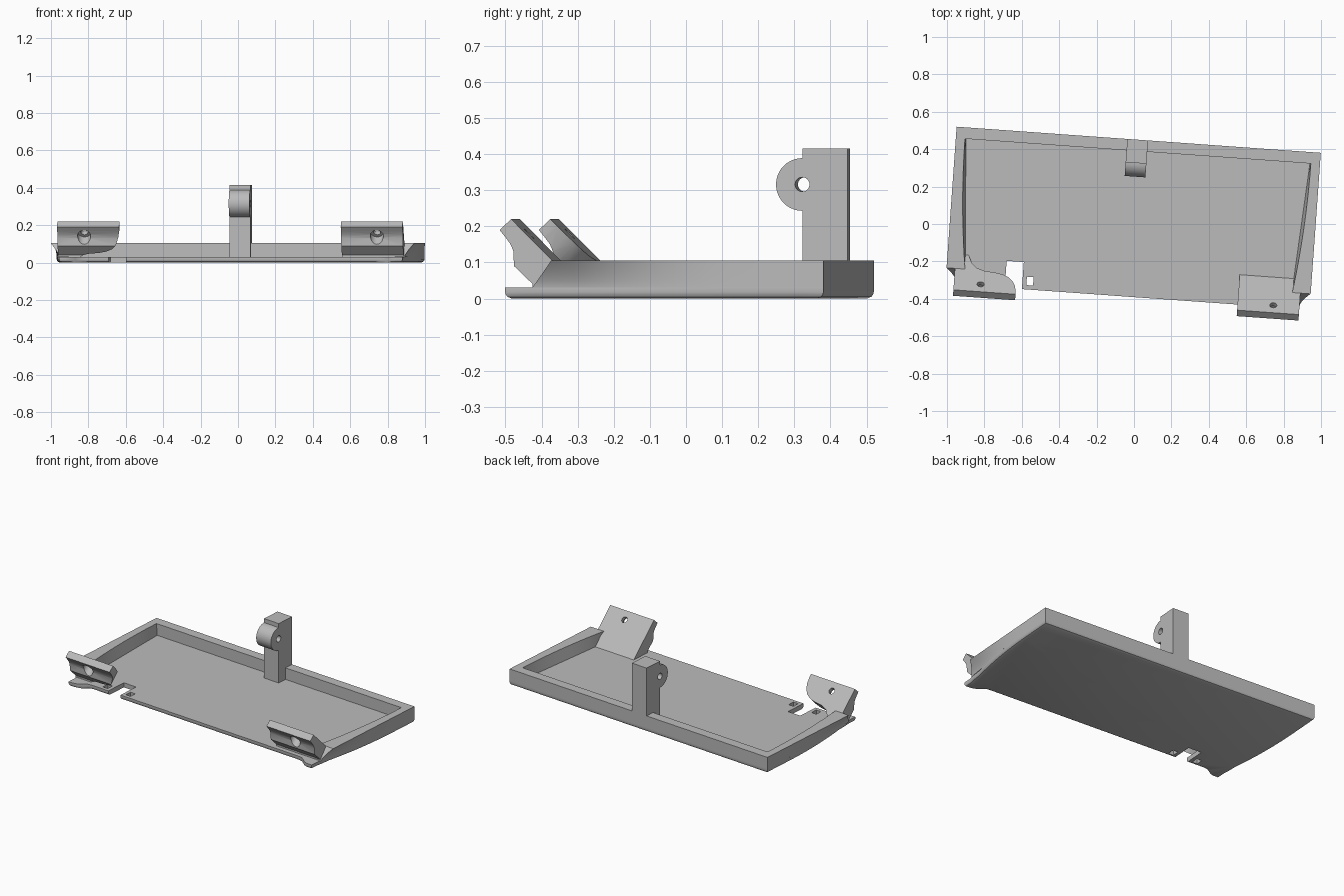
import bpy, bmesh, math
from mathutils import Matrix, Vector

cube = bpy.data.objects.get("Cube")
if cube:
    bpy.data.objects.remove(cube)

TURN = Matrix.Rotation(math.radians(-4.1), 4, 'Z')
MID = -0.007                                # centre line of the tray
TILT = Vector((0, 1, 1)).normalized()       # normal of the leaning lugs
TOP, FLOOR, BACK, FRONT = 0.105, 0.03, 0.451, -0.305

grey = bpy.data.materials.new("plain grey")
grey.use_nodes = True
colour = (0.5, 0.5, 0.5, 1)
grey.diffuse_color = colour
grey.node_tree.nodes["Principled BSDF"].inputs["Base Color"].default_value = colour


def make(name, bm):
    bmesh.ops.recalc_face_normals(bm, faces=bm.faces)
    mesh = bpy.data.meshes.new(name)
    bm.to_mesh(mesh)
    bm.free()
    obj = bpy.data.objects.new(name, mesh)
    bpy.context.collection.objects.link(obj)
    return obj


def loft(name, rings):
    """Skin closed rings of equal length and cap both ends."""
    bm = bmesh.new()
    rows = [[bm.verts.new(p) for p in ring] for ring in rings]
    n = len(rows[0])
    for a, b in zip(rows, rows[1:]):
        for i in range(n):
            j = (i + 1) % n
            bm.faces.new((a[i], a[j], b[j], b[i]))
    bm.faces.new(rows[0])
    bm.faces.new(rows[-1])
    return make(name, bm)


def extrude_x(name, profile, x0, x1):
    return loft(name, [[(x, y, z) for y, z in profile] for x in (x0, x1)])


def box(name, x0, x1, y0, y1, z0, z1):
    return extrude_x(name, [(y0, z0), (y1, z0), (y1, z1), (y0, z1)], x0, x1)


def rod(start, end, radius):
    start, end = Vector(start), Vector(end)
    axis = end - start
    bm = bmesh.new()
    turn = axis.to_track_quat('Z', 'Y').to_matrix().to_4x4()
    bmesh.ops.create_cone(bm, cap_ends=True, segments=32, radius1=radius, radius2=radius,
                          depth=axis.length,
                          matrix=Matrix.Translation((start + end) / 2) @ turn)
    return make("cutter", bm)


def cut(obj, cutter, operation='DIFFERENCE'):
    cutter.hide_render = True
    mod = obj.modifiers.new("cut", 'BOOLEAN')
    mod.object, mod.operation, mod.solver = cutter, operation, 'EXACT'
    bpy.context.view_layer.update()
    graph = bpy.context.evaluated_depsgraph_get()
    mesh = bpy.data.meshes.new_from_object(obj.evaluated_get(graph))
    obj.modifiers.clear()
    obj.data = mesh
    bpy.data.objects.remove(cutter)


def base_half(y):
    """Half width of the tray low down; it narrows towards the front."""
    t = max(0, min(1, (0.25 - y) / 0.56))
    return 0.975 - 0.05 * t * t


parts = []

# Floor plate with front ears and a rounded lower edge
half = [(0.78, -0.39), (0.81, -0.394), (0.835, -0.41), (0.86, -0.43), (0.885, -0.437),
        (0.92, -0.437), (0.92, -0.385)]
steps = 12
half += [(base_half(y), y) for y in
         (-0.35 + (BACK + 0.35) * i / steps for i in range(steps + 1))]
outline = half + [(-x, y) for x, y in reversed(half)]
rings = []
for z, inset in ((0, 0.018), (0.005, 0.006), (0.011, 0.002), (0.018, 0), (FLOOR, 0)):
    rings.append([(MID + x * (1 - inset / 0.95), y * (1 - inset / 0.44), z)
                  for x, y in outline])
floor = loft("floor_plate", rings)
cut(floor, box("cutter", -0.665, -0.573, -0.6, -0.245, -0.1, 0.1))
for x in (-0.706, -0.533):
    cut(floor, box("cutter", x - 0.018, x + 0.018, -0.367, -0.322, -0.1, 0.1))
parts.append(floor)

# Side walls, flaring outward at the top towards the front
for name, side in (("left_wall", 1), ("right_wall", -1)):
    rings = []
    for i in range(steps + 1):
        y = FRONT + (BACK - FRONT) * i / steps
        t = max(0, min(1, (0.39 - y) / 0.695))
        low, high = base_half(y), 0.976
        section = [(0.922 - 0.047 * t, FLOOR), (0.927 - 0.05 * t * t, TOP), (high, TOP)]
        for f in (0.85, 0.65, 0.45, 0.25, 0.1, 0):
            section.append((low + (high - low) * f ** 1.4, FLOOR + (TOP - FLOOR) * f))
        ring = []
        for x, z in section:
            lean = (TOP - z) * 0.75 if i == 0 else 0
            ring.append((MID + side * x, y - lean, z))
        rings.append(ring)
    parts.append(loft(name, rings))

# Back wall
parts.append(box("back_wall", MID - 0.95, MID + 0.95, 0.39, BACK, FLOOR, TOP))

# Rear post with a rounded, drilled ear
arc = [(0.326 + 0.073 * math.cos(a), 0.316 + 0.073 * math.sin(a))
       for a in (math.pi * (0.5 + i / 20) for i in range(21))]
profile = [(BACK, FLOOR), (BACK, 0.415), (0.326, 0.415)] + arc + [(0.326, FLOOR)]
post = extrude_x("rear_post", profile, -0.068, 0.043)
cut(post, rod((-0.2, 0.326, 0.316), (0.2, 0.326, 0.316), 0.02))
parts.append(post)

# Leaning front lugs
lug_profile = [(-0.42, 0.22), (-0.452, 0.19), (-0.436, 0.17), (-0.422, 0.151),
               (-0.414, 0.132), (-0.412, 0.09), (-0.36, 0.04), (-0.36, 0.025), (-0.225, 0.025)]
left_lug = extrude_x("left_lug", lug_profile, 0.583, 0.914)
right_lug = extrude_x("right_lug", lug_profile, -0.938, -0.605)

# Curved inner side of the right lug, trimmed square to its plate
trim = [(-0.96, -0.5), (-0.58, -0.5), (-0.606, -0.4), (-0.612, -0.375), (-0.625, -0.352),
        (-0.648, -0.332), (-0.68, -0.319), (-0.72, -0.312), (-0.78, -0.307), (-0.82, -0.295),
        (-0.85, -0.27), (-0.867, -0.235), (-0.87, -0.15), (-0.96, -0.15)]
plane = [Vector((x, y, -0.2 - y)) for x, y in trim]
cut(right_lug, loft("cutter", [[p + TILT * d for p in plane] for d in (-0.3, 0.1)]),
    'INTERSECT')

# Screw holes with counterbores on the underside
for lug, x in ((left_lug, 0.774), (right_lug, -0.795)):
    hole = Vector((x, -0.38, 0.18))
    cut(lug, rod(hole - TILT * 0.2, hole + TILT * 0.1, 0.019))
    cut(lug, rod(hole - TILT * 0.2, hole - TILT * 0.025, 0.035))
    parts.append(lug)

# Colour, shading and the slight turn of the whole tray
bpy.ops.object.select_all(action='DESELECT')
for obj in parts:
    obj.data.transform(TURN)
    obj.data.materials.clear()
    obj.data.materials.append(grey)
    obj.select_set(True)
bpy.context.view_layer.objects.active = parts[0]
bpy.ops.object.shade_smooth_by_angle(angle=math.radians(30))
